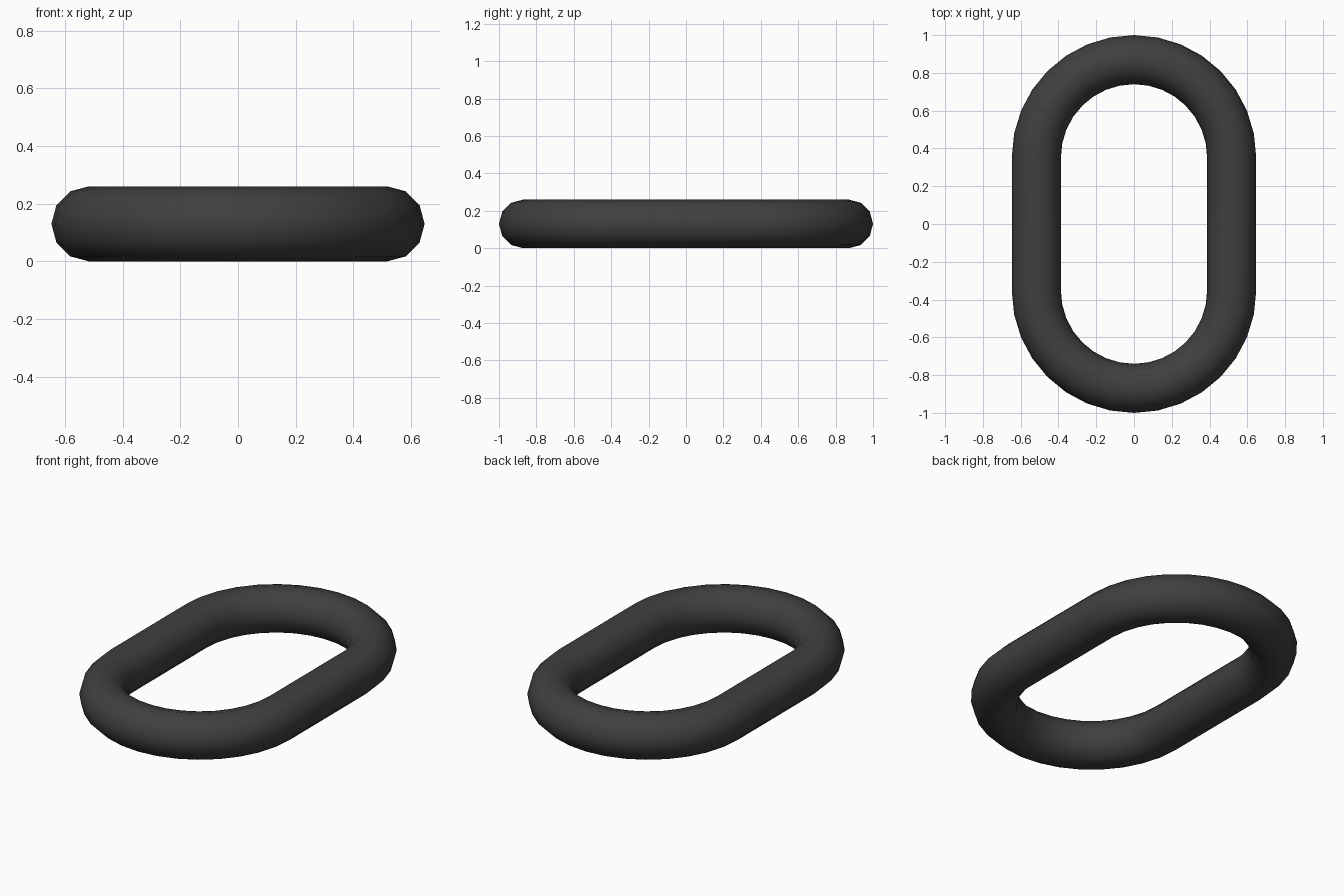
import bpy, bmesh
from math import sin, cos, pi

if "Cube" in bpy.data.objects:
    bpy.data.objects.remove(bpy.data.objects["Cube"])

BEND, TUBE, HALF = 0.517, 0.13, 0.353   # bend radius, bar radius, half straight length
STEPS, SIDES = 16, 12

# Stadium path: a half circle at each end, joined by straight bars
stations = []
for end in (0, 1):
    for i in range(STEPS + 1):
        stations.append((end * pi + pi * i / STEPS, HALF if end == 0 else -HALF))

# Sweep a 12-sided round section along the closed path
bm = bmesh.new()
rings = []
for a, cy in stations:
    ring = []
    for j in range(SIDES):
        t = 2 * pi * j / SIDES
        r = BEND + TUBE * cos(t)
        ring.append(bm.verts.new((r * cos(a), cy + r * sin(a), TUBE + TUBE * sin(t))))
    rings.append(ring)
for k, ring in enumerate(rings):
    nxt = rings[(k + 1) % len(rings)]
    for j in range(SIDES):
        j2 = (j + 1) % SIDES
        bm.faces.new((ring[j], nxt[j], nxt[j2], ring[j2])).smooth = True
bmesh.ops.recalc_face_normals(bm, faces=bm.faces)

mesh = bpy.data.meshes.new("chain_link")
bm.to_mesh(mesh)
bm.free()
link = bpy.data.objects.new("chain_link", mesh)
bpy.context.collection.objects.link(link)

# Dark metal
mat = bpy.data.materials.new("dark_metal")
mat.diffuse_color = (0.05, 0.05, 0.05, 1)
mat.use_nodes = True
mat.node_tree.nodes["Principled BSDF"].inputs["Base Color"].default_value = mat.diffuse_color
mesh.materials.append(mat)
